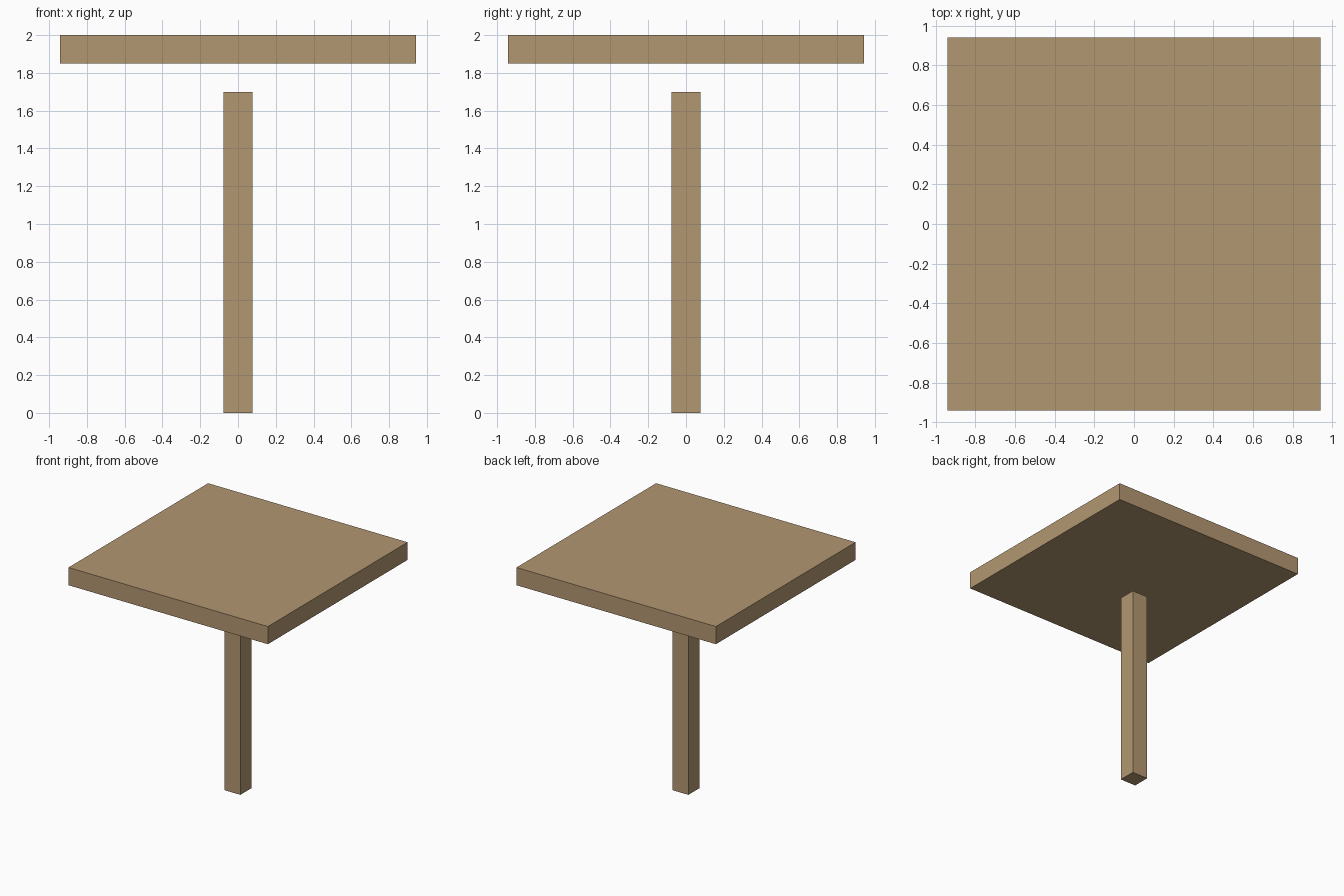
import bpy

if "Cube" in bpy.data.objects:
    bpy.data.objects.remove(bpy.data.objects["Cube"])

wood = bpy.data.materials.new("wood")
wood.diffuse_color = (0.45, 0.31, 0.17, 1.0)
wood.use_nodes = True
wood.node_tree.nodes["Principled BSDF"].inputs["Base Color"].default_value = wood.diffuse_color


def box(name, width, z_low, z_high):
    """Square block centred on the z axis."""
    bpy.ops.mesh.primitive_cube_add(size=1, location=(0, 0, (z_low + z_high) / 2))
    obj = bpy.context.object
    obj.name = name
    obj.scale = (width, width, z_high - z_low)
    bpy.ops.object.transform_apply(location=False, rotation=False, scale=True)
    obj.data.materials.append(wood)
    return obj


# Central post, ending a little below the top
box("post", 0.151, 0.0, 1.698)

# Square table top, floating above the post
box("table_top", 1.884, 1.849, 2.0)
